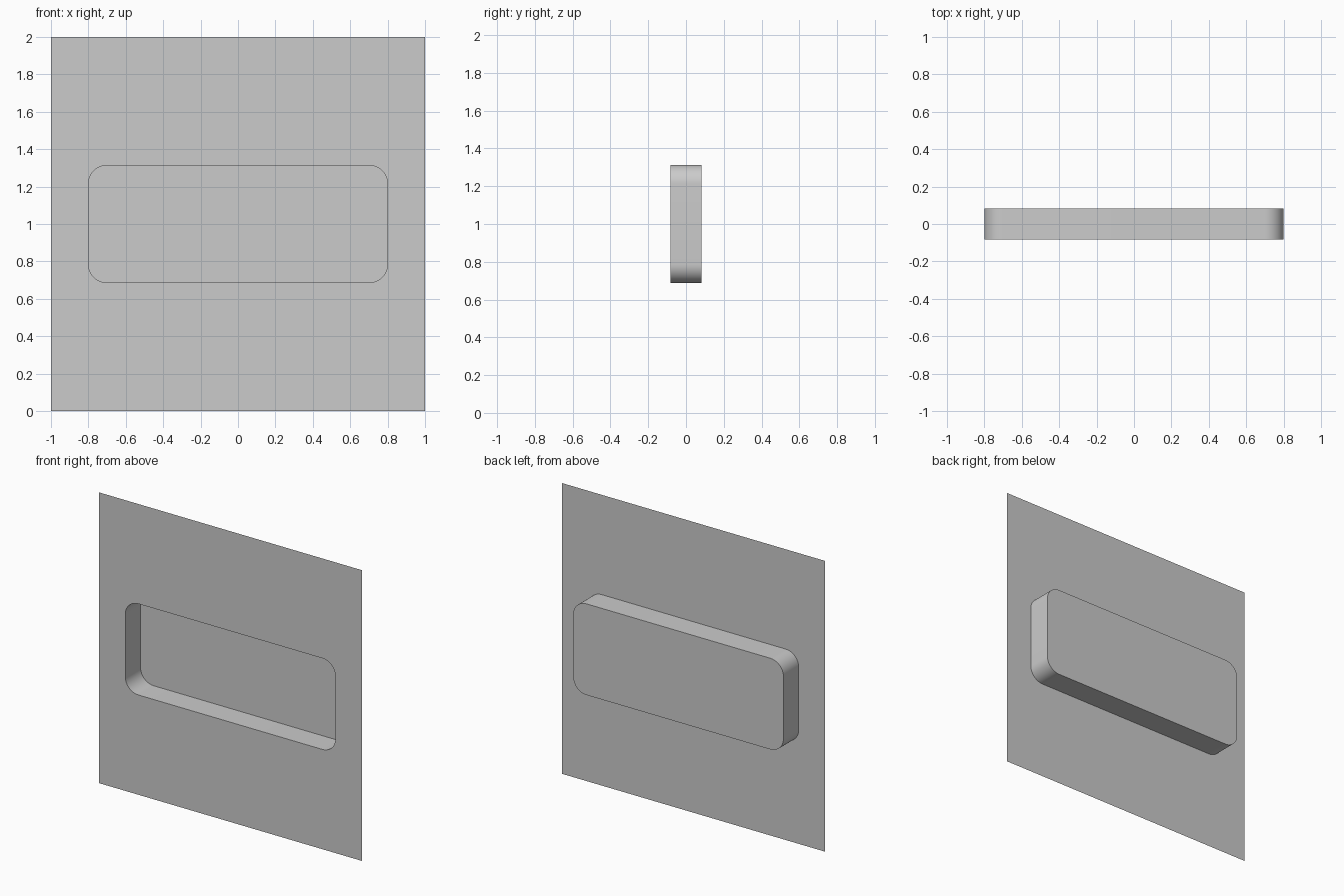
import bpy, bmesh, math

if "Cube" in bpy.data.objects:
    bpy.data.objects.remove(bpy.data.objects["Cube"])

HALF, DEPTH = 1.0, 0.083           # panel half width, half depth of the recess
RX, RZ, RAD, SEG = 0.80, 0.3135, 0.10, 12
CZ = 1.0


def rounded_ring(bm, y):
    """Closed loop of vertices around a rounded rectangle at depth y."""
    verts = []
    for i, (sx, sz) in enumerate([(1, 1), (-1, 1), (-1, -1), (1, -1)]):
        for k in range(SEG + 1):
            a = math.pi / 2 * (i + k / SEG)
            verts.append(bm.verts.new((sx * (RX - RAD) + RAD * math.cos(a), y,
                                       CZ + sz * (RZ - RAD) + RAD * math.sin(a))))
    return verts


def loop_edges(bm, verts):
    return [bm.edges.new((v, verts[i - 1])) for i, v in enumerate(verts)]


bm = bmesh.new()

# Flat square sheet with a rounded opening
opening = rounded_ring(bm, -DEPTH)
square = [bm.verts.new((x * HALF, -DEPTH, CZ + z * HALF))
          for x, z in [(1, 1), (-1, 1), (-1, -1), (1, -1)]]
edges = loop_edges(bm, opening) + loop_edges(bm, square)
bmesh.ops.triangle_fill(bm, edges=edges, use_beauty=True, normal=(0, -1, 0))

# Recess walls and closed floor behind the opening
floor = rounded_ring(bm, DEPTH)
for i in range(len(floor)):
    bm.faces.new((opening[i - 1], opening[i], floor[i], floor[i - 1]))
bm.faces.new(floor)

# Point all faces towards the front
bmesh.ops.recalc_face_normals(bm, faces=bm.faces)
bm.normal_update()
floor_face = max(bm.faces, key=lambda f: f.calc_center_median().y)
if floor_face.normal.y > 0:
    bmesh.ops.reverse_faces(bm, faces=bm.faces)

mesh = bpy.data.meshes.new("recessed_panel")
bm.to_mesh(mesh)
bm.free()
panel = bpy.data.objects.new("recessed_panel", mesh)
bpy.context.collection.objects.link(panel)

# Smooth corners, crisp rims
bpy.context.view_layer.objects.active = panel
panel.select_set(True)
bpy.ops.object.shade_smooth_by_angle(angle=math.radians(30))
